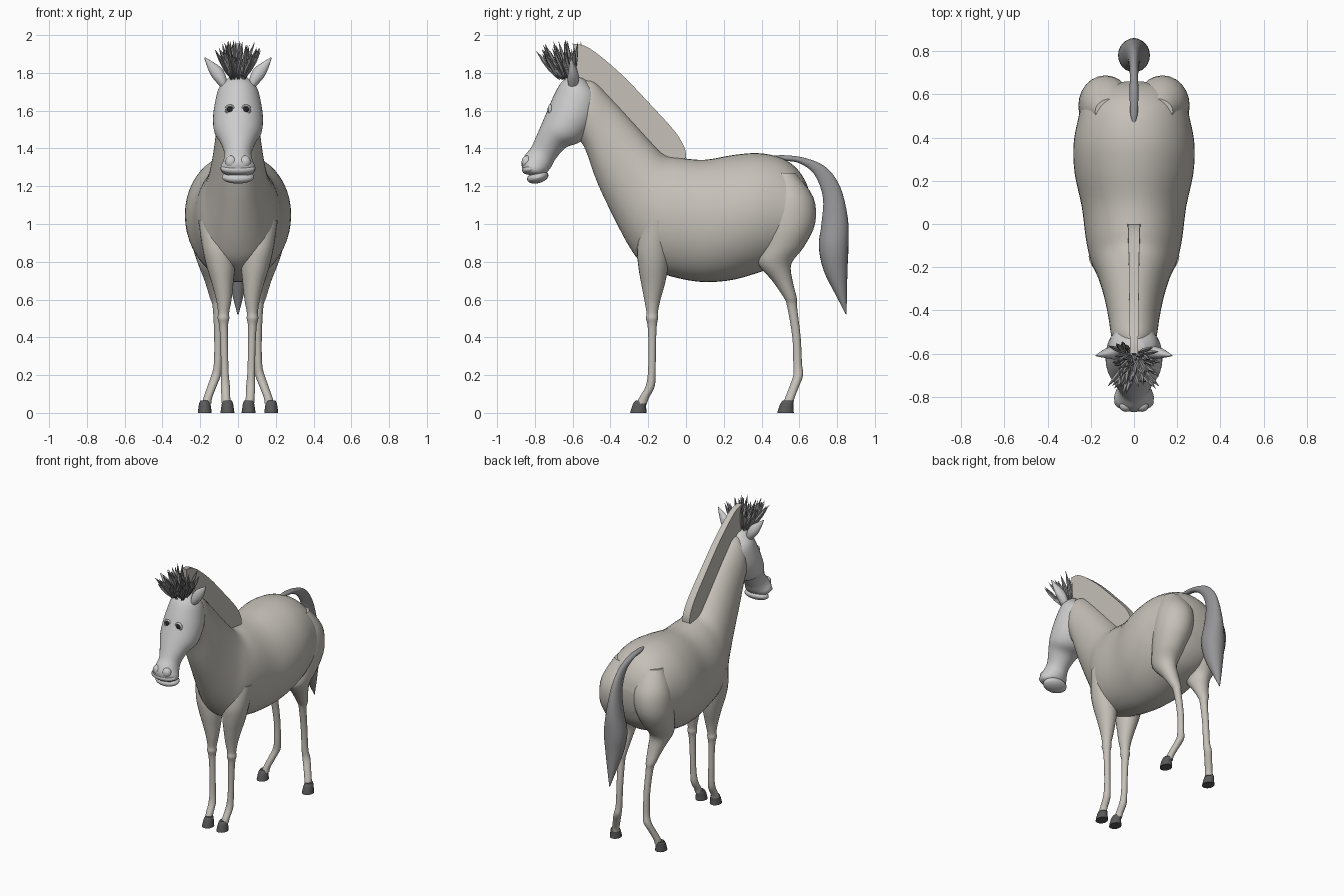
import bpy, bmesh, math, random
from mathutils import Vector, Matrix

if "Cube" in bpy.data.objects:
    bpy.data.objects.remove(bpy.data.objects["Cube"])

random.seed(4)


def material(name, r, g, b):
    m = bpy.data.materials.new(name)
    m.diffuse_color = (r, g, b, 1)
    m.use_nodes = True
    m.node_tree.nodes["Principled BSDF"].inputs["Base Color"].default_value = m.diffuse_color
    return m


COAT = material("coat", 0.56, 0.53, 0.48)
DARK = material("dark_hoof", 0.10, 0.10, 0.10)
HAIR = material("hair", 0.30, 0.30, 0.31)
BLACK = material("eye_dark", 0.02, 0.02, 0.02)


def finish(name, bm, mat=None, angle=45):
    bmesh.ops.recalc_face_normals(bm, faces=bm.faces[:])
    me = bpy.data.meshes.new(name)
    bm.to_mesh(me)
    bm.free()
    me.polygons.foreach_set("use_smooth", [True] * len(me.polygons))
    me.set_sharp_from_angle(angle=math.radians(angle))
    if mat:
        me.materials.append(mat)
    ob = bpy.data.objects.new(name, me)
    bpy.context.collection.objects.link(ob)
    return ob


def catmull(a, b, c, d, t):
    return 0.5 * (2 * b + (c - a) * t + (2 * a - 5 * b + 4 * c - d) * t * t
                  + (3 * b - a - 3 * c + d) * t ** 3)


def loft(name, rings, mat=None, segs=32, steps=4, angle=45):
    """Skin through elliptical rings given as (centre, u axis, v axis)."""
    rings = [[Vector(p) for p in r] for r in rings]
    full, n = [], len(rings)
    for i in range(n - 1):
        q = [rings[max(0, min(n - 1, i + k))] for k in (-1, 0, 1, 2)]
        for s in range(steps):
            full.append([catmull(*[r[j] for r in q], s / steps) for j in range(3)])
    full.append(rings[-1])
    bm = bmesh.new()
    loops = []
    for c, u, v in full:
        loops.append([bm.verts.new(c + u * math.cos(a) + v * math.sin(a))
                      for a in (2 * math.pi * k / segs for k in range(segs))])
    for A, B in zip(loops, loops[1:]):
        for k in range(segs):
            bm.faces.new((A[k], A[(k + 1) % segs], B[(k + 1) % segs], B[k]))
    bm.faces.new(loops[0])
    bm.faces.new(loops[-1])
    return finish(name, bm, mat, angle)


def span(rows):
    """Rows of (top y, top z, bottom y, bottom z, half width) -> rings."""
    return [((0, (a + c) / 2, (b + d) / 2), (w, 0, 0), (0, (a - c) / 2, (b - d) / 2))
            for a, b, c, d, w in rows]


def level(rows, s):
    """Rows of (x, y, z, rx, ry) -> horizontal rings on side s."""
    return [((s * x, y, z), (rx, 0, 0), (0, ry, 0)) for x, y, z, rx, ry in rows]


def ball(name, loc, size, mat=None, rot=0):
    bm = bmesh.new()
    M = Matrix.Translation(loc) @ Matrix.Rotation(rot, 4, 'X') @ Matrix.Diagonal((*size, 1))
    bmesh.ops.create_uvsphere(bm, u_segments=24, v_segments=14, radius=1, matrix=M)
    return finish(name, bm, mat)


# neck and barrel in one skin
loft("body", span([
    (-.60, 1.74, -.60, 1.47, .08), (-.50, 1.76, -.54, 1.41, .105),
    (-.40, 1.67, -.47, 1.22, .118), (-.28, 1.54, -.38, 1.03, .14),
    (-.18, 1.43, -.30, .88, .168), (-.11, 1.365, -.23, .79, .20),
    (-.03, 1.35, -.12, .735, .222), (.10, 1.34, .06, .695, .242),
    (.25, 1.365, .22, .70, .275), (.38, 1.375, .36, .735, .28),
    (.50, 1.352, .48, .78, .258), (.585, 1.295, .55, .82, .235),
    (.64, 1.21, .61, .89, .18), (.66, 1.12, .645, .98, .09)]), COAT, 48)

# head
loft("head", span([
    (-.61, 1.785, -.54, 1.77, .045), (-.66, 1.75, -.468, 1.69, .10),
    (-.70, 1.68, -.46, 1.60, .122), (-.73, 1.61, -.495, 1.51, .132),
    (-.76, 1.54, -.56, 1.435, .125), (-.79, 1.47, -.635, 1.405, .095),
    (-.82, 1.405, -.69, 1.345, .072), (-.852, 1.365, -.715, 1.30, .078),
    (-.87, 1.325, -.735, 1.275, .092), (-.865, 1.29, -.755, 1.26, .085),
    (-.85, 1.265, -.79, 1.25, .05)]), None, 40)
ball("lower_lip", (0, -.785, 1.248), (.086, .058, .032), rot=.25)
ball("upper_lip", (0, -.825, 1.292), (.092, .044, .03), rot=.25)

# legs: joint by joint from the body down to the pastern
HIND = [(.11, .52, 1.27, .07, .06), (.125, .55, 1.14, .118, .125),
        (.138, .545, 1.0, .12, .138), (.145, .51, .88, .095, .115),
        (.14, .47, .79, .072, .088), (.125, .51, .70, .052, .054),
        (.115, .552, .61, .034, .034), (.11, .562, .56, .024, .026),
        (.105, .585, .40, .021, .022), (.107, .591, .26, .021, .023),
        (.116, .594, .20, .025, .026), (.138, .573, .14, .024, .025),
        (.16, .55, .08, .023, .025), (.165, .543, .05, .024, .026)]
FORE = [(.11, -.15, 1.02, .10, .08), (.105, -.17, .88, .085, .088),
        (.092, -.173, .78, .076, .08), (.082, -.174, .69, .058, .064),
        (.075, -.178, .60, .041, .043), (.076, -.179, .53, .029, .03),
        (.077, -.18, .50, .031, .032), (.076, -.179, .46, .023, .024),
        (.073, -.179, .36, .02, .02), (.07, -.181, .22, .02, .02),
        (.067, -.19, .14, .024, .024), (.064, -.222, .08, .023, .026),
        (.062, -.235, .05, .024, .028)]


def hoof(name, x, y, s):
    loft(name, level([(x, y + .012, .066, .022, .026), (x, y + .008, .052, .029, .034),
                      (x, y + .003, .03, .033, .038), (x, y, .0, .037, .044)], s), DARK, 20, 2)


for s, side in ((1, "right"), (-1, "left")):
    loft("hind_leg_" + side, level(HIND, s), COAT, 24)
    loft("front_leg_" + side, level(FORE, s), COAT, 24)
    hoof("hind_hoof_" + side, .176, .527, s)
    hoof("front_hoof_" + side, .056, -.252, s)
    # ears: cupped leaves leaning outwards
    loft("ear_" + side, [((s * x, y, z), (s * w * .78, 0, -w * .62), (0, t, 0))
                         for x, y, z, w, t in [
        (.065, -.60, 1.72, .015, .02), (.088, -.597, 1.765, .03, .03),
        (.115, -.598, 1.805, .034, .026), (.148, -.604, 1.845, .02, .014),
        (.177, -.61, 1.882, .002, .002)]], None, 16)
    # eyes with lids, nostrils
    ball("eye_" + side, (s * .042, -.714, 1.605), (.019, .02, .019), BLACK)
    bm = bmesh.new()
    for k in range(20):
        for j in range(8):
            a, b = k * math.pi / 10, j * math.pi / 4
            r = .021 + .007 * math.cos(b)
            bm.verts.new((s * .042 + r * math.cos(a), -.719 + .009 * math.sin(b),
                          1.605 + r * math.sin(a)))
    v = list(bm.verts)
    for k in range(20):
        for j in range(8):
            n, m = (k + 1) % 20, (j + 1) % 8
            bm.faces.new((v[k * 8 + j], v[n * 8 + j], v[n * 8 + m], v[k * 8 + m]))
    finish("eyelid_" + side, bm)
    ball("nostril_" + side, (s * .036, -.842, 1.328), (.032, .028, .034))

# upright mane: thick slab following the crest
UP = [(-.60, 1.955), (-.51, 1.93), (-.35, 1.80), (-.195, 1.64), (-.063, 1.495), (-.008, 1.405), (0, 1.35)]
LOW = [(-.58, 1.74), (-.49, 1.70), (-.38, 1.61), (-.25, 1.48), (-.14, 1.37), (-.08, 1.345), (-.04, 1.335)]
bm = bmesh.new()
rows = []
for i in range(25):
    f = min(i / 4, 5.9999)
    k, t = int(f), f - int(f)
    w = .018 + .011 * i / 24
    pts = []
    for line in (UP, LOW):
        q = [Vector(line[max(0, min(6, k + d))]) for d in (-1, 0, 1, 2)]
        pts.append(catmull(*q, t))
    (uy, uz), (ly, lz) = pts
    rows.append([bm.verts.new(p) for p in ((-w, uy, uz), (w, uy, uz), (w, ly, lz), (-w, ly, lz))])
for A, B in zip(rows, rows[1:]):
    for k in range(4):
        bm.faces.new((A[k], A[(k + 1) % 4], B[(k + 1) % 4], B[k]))
bm.faces.new(rows[0])
bm.faces.new(rows[-1])
finish("mane", bm, COAT)

# forelock: tuft of pointed leaf-shaped locks
bm = bmesh.new()
for i in range(75):
    base = Vector((random.uniform(-.045, .045), random.uniform(-.69, -.585), 1.78))
    d = Vector((base.x * 9 + random.uniform(-.25, .25), (base.y + .60) * 9 + random.uniform(-.2, .2), 1)).normalized()
    L = random.uniform(.11, .21) * (.65 + .35 * d.z)
    a = d.orthogonal().normalized()
    b = d.cross(a)
    root, tip = bm.verts.new(base - d * .02), bm.verts.new(base + d * L)
    mid = [[bm.verts.new(base + d * L * h + (a * math.cos(q) + b * math.sin(q)) * r)
            for q in (k * math.pi / 2.5 for k in range(5))] for h, r in ((.3, .011), (.65, .010))]
    for k in range(5):
        n = (k + 1) % 5
        bm.faces.new((root, mid[0][n], mid[0][k]))
        bm.faces.new((mid[0][k], mid[0][n], mid[1][n], mid[1][k]))
        bm.faces.new((mid[1][k], mid[1][n], tip))
finish("forelock", bm, HAIR)

# tail: thin arched dock swelling into a pointed brush
loft("tail", span([
    (.47, 1.362, .47, 1.345, .008), (.52, 1.364, .52, 1.335, .018),
    (.62, 1.352, .60, 1.322, .02), (.735, 1.305, .68, 1.262, .02),
    (.815, 1.20, .725, 1.14, .03), (.857, 1.03, .717, 1.0, .052),
    (.86, .88, .703, .88, .074), (.855, .76, .73, .75, .06),
    (.852, .63, .795, .62, .03), (.85, .52, .847, .52, .003)]), HAIR, 24)
